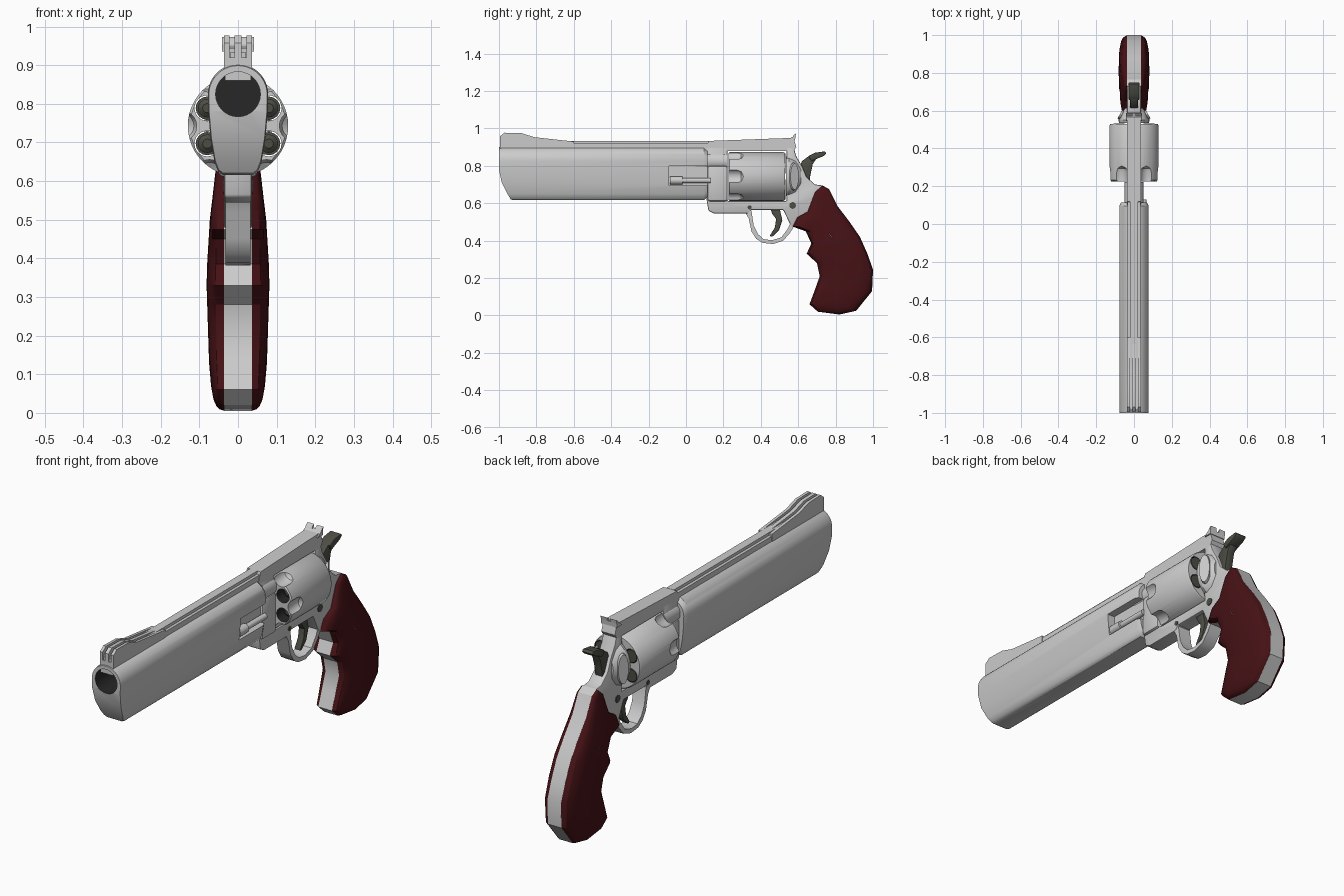
import bpy, bmesh, math
from mathutils import Vector

if "Cube" in bpy.data.objects:
    bpy.data.objects.remove(bpy.data.objects["Cube"])

# Shared palette: every object carries the same slots
COLOURS = [("steel", (0.60, 0.60, 0.60)), ("dark_red_grip", (0.062, 0.006, 0.008)),
           ("gunmetal", (0.075, 0.075, 0.06)), ("bore_black", (0.02, 0.02, 0.02))]
STEEL, RED, GUN, BLACK = range(4)
MATS = []
for n, c in COLOURS:
    m = bpy.data.materials.new(n)
    m.diffuse_color = (*c, 1)
    m.use_nodes = True
    m.node_tree.nodes["Principled BSDF"].inputs["Base Color"].default_value = m.diffuse_color
    MATS.append(m)


def finish(name, bm, mat):
    bmesh.ops.remove_doubles(bm, verts=bm.verts, dist=1e-5)
    bmesh.ops.recalc_face_normals(bm, faces=bm.faces)
    me = bpy.data.meshes.new(name)
    bm.to_mesh(me)
    bm.free()
    for m in MATS:
        me.materials.append(m)
    for p in me.polygons:
        p.material_index = mat
    ob = bpy.data.objects.new(name, me)
    bpy.context.collection.objects.link(ob)
    return ob


def apply(ob, mod):
    bpy.context.view_layer.objects.active = ob
    bpy.ops.object.modifier_apply(modifier=mod.name)


def cut(ob, cutter):
    mod = ob.modifiers.new("cut", 'BOOLEAN')
    mod.object, mod.operation, mod.solver = cutter, 'DIFFERENCE', 'EXACT'
    apply(ob, mod)
    bpy.data.objects.remove(cutter)


def prism(name, pts, hw, mat=STEEL, bevel=0, x=0):
    """Side outline (y, z) extruded across x."""
    bm = bmesh.new()
    f = bm.faces.new([bm.verts.new((x - hw, y, z)) for y, z in pts])
    r = bmesh.ops.extrude_face_region(bm, geom=[f])
    for v in r["geom"]:
        if isinstance(v, bmesh.types.BMVert):
            v.co.x = x + hw
    ob = finish(name, bm, mat)
    if bevel:
        mod = ob.modifiers.new("bevel", 'BEVEL')
        mod.width, mod.segments, mod.angle_limit = bevel, 2, math.radians(50)
        apply(ob, mod)
    return ob


def box(name, x0, x1, y0, y1, z0, z1, mat=STEEL):
    return prism(name, [(y0, z0), (y1, z0), (y1, z1), (y0, z1)], (x1 - x0) / 2, mat, 0, (x0 + x1) / 2)


def turned(name, prof, x, z, mat=STEEL, n=24, sx=1):
    """Profile of (y, radius) turned about the y axis."""
    bm = bmesh.new()
    rings = [[bm.verts.new((x + sx * r * math.cos(2 * math.pi * i / n), y,
                            z + r * math.sin(2 * math.pi * i / n))) for i in range(n)] for y, r in prof]
    for a, b in zip(rings, rings[1:]):
        for i in range(n):
            bm.faces.new((a[i], a[(i + 1) % n], b[(i + 1) % n], b[i]))
    bm.faces.new(rings[0])
    bm.faces.new(rings[-1])
    return finish(name, bm, mat)


def lerp_table(t, z):
    for (z0, v0), (z1, v1) in zip(t, t[1:]):
        if z <= z1:
            return v0 + (v1 - v0) * max(0, (z - z0) / (z1 - z0))
    return t[-1][1]


# Barrel with full underlug: half section lofted along y, nose swept back below
BZ, BR = 0.825, 0.078
half = [(BR * math.sin(a * math.pi / 20), BZ + BR * math.cos(a * math.pi / 20)) for a in range(11)]
half += [(0.077, 0.78), (0.071, 0.71), (0.061, 0.65), (0.052, 0.626), (0.040, 0.616)]
bm = bmesh.new()
rings = []
for y, s in ((-1, 0.97), (-0.985, 1), (0.095, 1), (0.115, 0.88)):
    ring = []
    for sx in (1, -1):
        row = []
        for x, z in half:
            back = 0.064 * (max(0, 0.76 - z) / 0.145) ** 1.4 if y < -0.5 else 0
            row.append(bm.verts.new((sx * x * s, y + back, 0.77 + (z - 0.77) * s)))
        ring.append(row)
    rings.append(ring)
for a, b in zip(rings, rings[1:]):
    for k in (0, 1):
        for i in range(len(half) - 1):
            bm.faces.new((a[k][i], a[k][i + 1], b[k][i + 1], b[k][i]))
    bm.faces.new((a[0][-1], a[1][-1], b[1][-1], b[0][-1]))
for ring in (rings[0], rings[-1]):
    for i in range(len(half) - 1):
        q = (ring[0][i], ring[0][i + 1], ring[1][i + 1], ring[1][i])
        bm.faces.new(q)
barrel = finish("barrel", bm, STEEL)
cut(barrel, turned("bore_cutter", [(-1.1, 0.058), (-0.3, 0.058)], 0, BZ, BLACK, 32))
cut(barrel, box("rod_notch_cutter", 0.04, 0.2, -0.09, 0.2, 0.695, 0.80))

# Ejector rod, barrel shank and crane block ahead of the cylinder
turned("ejector_rod", [(-0.085, 0.022), (-0.02, 0.022), (-0.019, 0.014), (0.13, 0.014)], 0.052, 0.722, n=16)
turned("barrel_shank", [(0.05, 0.05), (0.222, 0.05)], 0, BZ)
prism("crane", [(0.115, 0.61), (0.222, 0.61), (0.222, 0.80), (0.115, 0.80)], 0.05, bevel=0.012)

# Cylinder with chambers and flutes
CZ = 0.743
drum = turned("cylinder", [(0.226, 0.124), (0.232, 0.13), (0.522, 0.13), (0.53, 0.125)], 0, CZ, n=48)
for k in range(6):
    a = math.radians(60 * k + 30)
    cx, cz = 0.092 * math.cos(a), CZ + 0.092 * math.sin(a)
    cut(drum, turned("chamber_cutter", [(0.2, 0.033), (0.55, 0.033)], cx, cz, BLACK))
    turned("cartridge", [(0.26, 0.012), (0.27, 0.024), (0.52, 0.024), (0.521, 0.03), (0.531, 0.03)], cx, cz, GUN, 16)
    a = math.radians(60 * k)
    fx, fz = 0.147 * math.cos(a), CZ + 0.147 * math.sin(a)
    cut(drum, turned("flute_cutter", [(0.2, 0.04), (0.275, 0.04), (0.295, 0.033), (0.31, 0.012)], fx, fz, n=20))

# Frame, recoil shield and its side plates
prism("frame", [(0.11, 0.90), (0.11, 0.62), (0.12, 0.56), (0.15, 0.545), (0.33, 0.545), (0.35, 0.565),
                (0.52, 0.565), (0.56, 0.48), (0.60, 0.475), (0.66, 0.5), (0.76, 0.66), (0.73, 0.695),
                (0.69, 0.70), (0.645, 0.74), (0.62, 0.80), (0.59, 0.85), (0.575, 0.90), (0.537, 0.90),
                (0.537, 0.612), (0.222, 0.612), (0.222, 0.90)], 0.036, bevel=0.006)
turned("recoil_shield", [(0.534, 0.105), (0.55, 0.11), (0.585, 0.095), (0.615, 0.06)], 0, CZ, sx=0.75)
for s in (1, -1):
    ob = turned("shield_plate", [(-0.006, 0.075), (0.006, 0.07)], 0, 0, n=24, sx=0.36)
    ob.rotation_euler.z = -s * math.radians(62)
    ob.location = (s * 0.07, 0.578, CZ)

# Trigger guard loop
prism("trigger_guard", [(0.31, 0.56), (0.335, 0.52), (0.35, 0.45), (0.375, 0.41), (0.41, 0.388), (0.465, 0.382),
                        (0.52, 0.40), (0.555, 0.44), (0.58, 0.48), (0.56, 0.50), (0.545, 0.465), (0.51, 0.418),
                        (0.46, 0.402), (0.415, 0.408), (0.385, 0.435), (0.362, 0.48), (0.35, 0.56)], 0.033)

# Trigger, hammer and pins
prism("trigger", [(0.45, 0.575), (0.50, 0.575), (0.515, 0.51), (0.497, 0.455), (0.46, 0.42), (0.447, 0.425),
                  (0.475, 0.47), (0.482, 0.515), (0.46, 0.545)], 0.016, GUN, 0.004)
prism("hammer", [(0.60, 0.78), (0.62, 0.825), (0.66, 0.855), (0.70, 0.866), (0.70, 0.842), (0.678, 0.81),
                 (0.665, 0.75), (0.66, 0.71), (0.61, 0.71)], 0.02, GUN, 0.004)
prism("hammer_spur", [(0.655, 0.852), (0.69, 0.87), (0.74, 0.877), (0.752, 0.868), (0.735, 0.852),
                      (0.70, 0.838), (0.67, 0.825)], 0.029, GUN, 0.005)
for name, y, z, r, m in (("frame_screw", 0.57, 0.588, 0.018, GUN), ("guard_pin", 0.34, 0.578, 0.011, GUN)):
    prism(name, [(y + r * math.cos(i * math.pi / 8), z + r * math.sin(i * math.pi / 8)) for i in range(16)], 0.039, m)

# Top rib, strap and front sight fins
prism("rib_base", [(-0.995, 0.86), (0.12, 0.86), (0.12, 0.92), (-0.995, 0.92)], 0.034)
prism("rib_rail", [(-0.99, 0.90), (0.12, 0.90), (0.12, 0.934), (-0.99, 0.934)], 0.02)
prism("top_strap", [(0.10, 0.878), (0.575, 0.878), (0.59, 0.90), (0.575, 0.95), (0.53, 0.948), (0.12, 0.933)], 0.036)
RAMP = [(-0.995, 0.89), (-0.6, 0.89), (-0.6, 0.93), (-0.81, 0.953), (-0.88, 0.975), (-0.97, 0.977), (-0.995, 0.958)]
for x, w in ((-0.029, 0.007), (0, 0.009), (0.029, 0.007)):
    prism("front_sight_fin", RAMP, w, x=x)
prism("front_sight_floor", [(-0.985, 0.89), (-0.6, 0.89), (-0.6, 0.928), (-0.985, 0.945)], 0.03)

# Rear sight with notch
prism("rear_sight_base", [(0.545, 0.935), (0.583, 0.935), (0.585, 0.957), (0.565, 0.953)], 0.042)
for s in (1, -1):
    prism("rear_sight_ear", [(0.565, 0.945), (0.583, 0.945), (0.588, 0.973), (0.576, 0.965)], 0.017, x=s * 0.025)

# Grip: steel core plus bulging red panels on both sides
GRIP = [(0.73, 0.695), (0.765, 0.675), (0.81, 0.585), (0.875, 0.50), (0.93, 0.42), (0.97, 0.33), (1.0, 0.245),
        (0.995, 0.13), (0.91, 0.025), (0.82, 0.005), (0.705, 0.02), (0.66, 0.06), (0.69, 0.14), (0.715, 0.21),
        (0.70, 0.28), (0.645, 0.33), (0.67, 0.385), (0.64, 0.45), (0.57, 0.475), (0.595, 0.525),
        (0.65, 0.555), (0.69, 0.66)]
prism("grip_core", GRIP, 0.036)
SPINE = [(0.07, 0.81), (0.2, 0.85), (0.4, 0.79), (0.5, 0.73), (0.64, 0.73)]
WIDTH = [(0.0, 0.060), (0.1, 0.074), (0.35, 0.082), (0.5, 0.073), (0.6, 0.061), (0.7, 0.05)]
for s in (1, -1):
    bm = bmesh.new()
    rings = []
    for t in (0, 0.07, 0.2, 0.45, 1):
        ring = []
        for y, z in GRIP:
            cz = min(max(z, 0.07), 0.64)
            q = Vector((y, z)).lerp(Vector((lerp_table(SPINE, cz), cz)), t)
            bulge = math.sqrt(1 - (1 - t) ** 4)
            ring.append(bm.verts.new((s * (0.035 + (lerp_table(WIDTH, q.y) - 0.035) * bulge), q.x, q.y)))
        rings.append(ring)
    for a, b in zip(rings, rings[1:]):
        for i in range(len(GRIP)):
            j = (i + 1) % len(GRIP)
            bm.faces.new((a[i], a[j], b[j], b[i]))
    ob = finish("grip_panel", bm, RED)
    # Open shell: make the normals face outward
    if sum(p.normal.x * p.area for p in ob.data.polygons) * s < 0:
        ob.data.flip_normals()

# Smooth shading with sharp edges kept
bpy.ops.object.select_all(action='SELECT')
bpy.ops.object.shade_smooth_by_angle(angle=math.radians(32))
